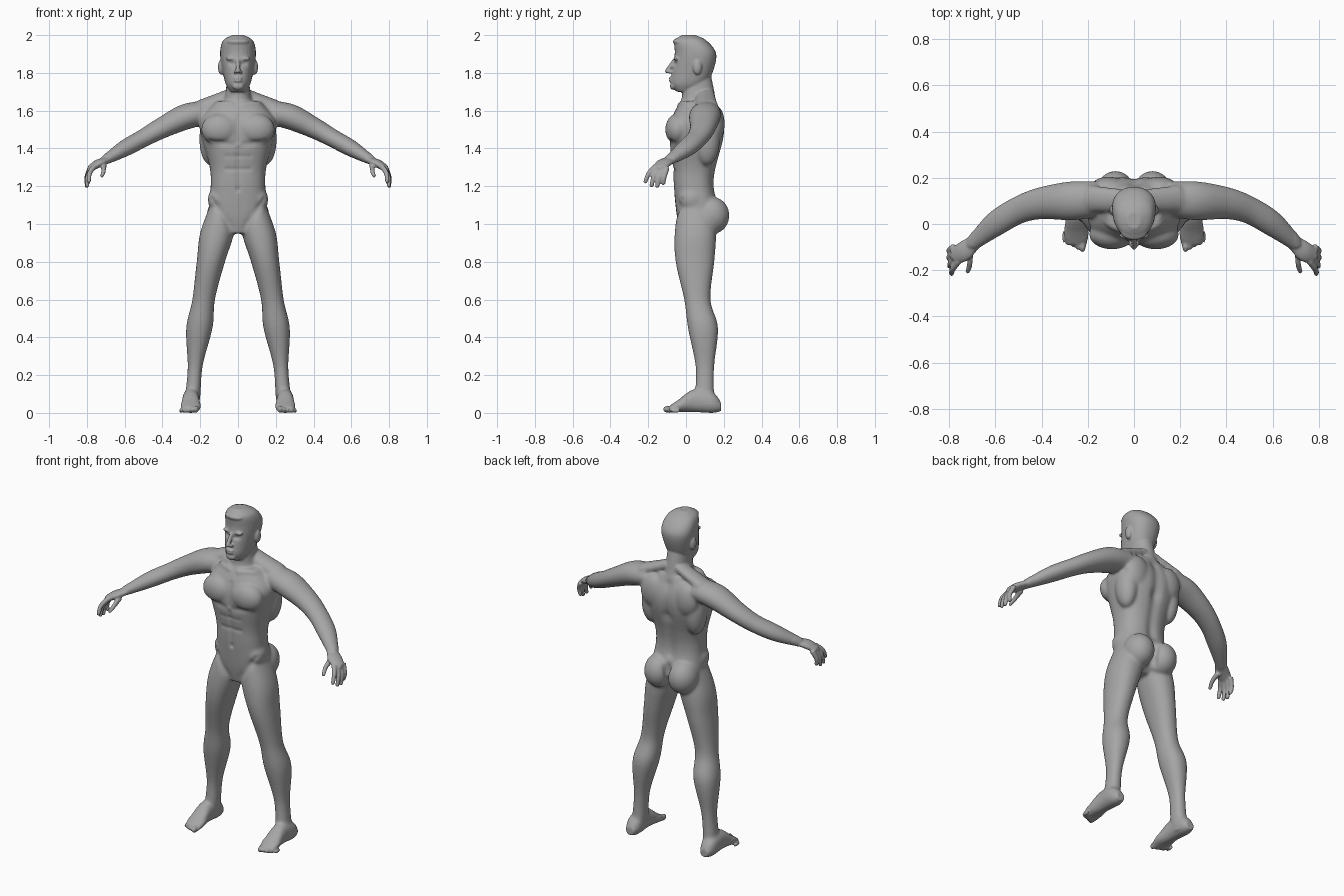
import bpy
import bmesh
import math
from mathutils import Vector, Matrix

if "Cube" in bpy.data.objects:
    bpy.data.objects.remove(bpy.data.objects["Cube"], do_unlink=True)

SEGMENTS = 28
ANGLES = [math.tau * index / SEGMENTS for index in range(SEGMENTS)]
bm = bmesh.new()


def spline(rows, steps=8):
    """Resample the rows along a smooth curve through them."""
    rows = [Vector(row) for row in rows]
    padded = [rows[0], *rows, rows[-1]]
    smooth = []
    for before, start, end, after in zip(padded, padded[1:], padded[2:], padded[3:]):
        for step in range(steps):
            t = step / steps
            pull_in = (end - before) / 2
            pull_out = (after - start) / 2
            ease = t * t * (3 - 2 * t)
            smooth.append(start.lerp(end, ease) + pull_in * t * (1 - t) ** 2 - pull_out * t * t * (1 - t))
    return smooth + [rows[-1]]


def skin(rings):
    """Join rings of points into a closed skin."""
    loops = [[bm.verts.new(point) for point in ring] for ring in rings]
    for lower, upper in zip(loops, loops[1:]):
        for index in range(SEGMENTS):
            previous = index - 1
            bm.faces.new((lower[previous], lower[index], upper[index], upper[previous]))
    bm.faces.new(loops[0])
    bm.faces.new(loops[-1])


def squared(value, exponent):
    return math.copysign(abs(value) ** (2 / exponent), value)


def loft(rows, centre_line=lambda level: 0, side=1, squareness=2.2, widest=.5, lying=False):
    """Stack rings from rows of level, half width, near edge and far edge."""
    rings = []
    for level, half_width, near, far in spline(rows):
        middle = near + (far - near) * widest
        ring = []
        for angle in ANGLES:
            across = centre_line(level) + half_width * squared(math.cos(angle), squareness)
            reach = squared(math.sin(angle), squareness)
            depth = middle + reach * (far - middle if reach > 0 else middle - near)
            ring.append((side * across, level, depth) if lying else (side * across, depth, level))
        rings.append(ring)
    skin(rings)


def blob(centre, radii, side=1):
    """Add an ellipsoid muscle or feature."""
    mirror = Matrix.Diagonal((side, 1, 1, 1))
    matrix = mirror @ Matrix.Translation(centre) @ Matrix.Diagonal((*radii, 1))
    bmesh.ops.create_icosphere(bm, subdivisions=4, radius=1, matrix=matrix)


def tube(rows, flatness=1, side=1):
    """Sweep a round-ended tube along rows of x, y, z and radius."""
    rows = spline(rows)
    rings = []
    for index, row in enumerate(rows):
        before, after = rows[max(index - 1, 0)], rows[min(index + 1, len(rows) - 1)]
        tangent = (after.xyz - before.xyz).normalized()
        hint = Vector((.3, .9, 0))
        across = (hint - tangent * hint.dot(tangent)).normalized()
        up = tangent.cross(across) * flatness
        ring = [row.xyz + (across * math.cos(angle) + up * math.sin(angle)) * row.w for angle in ANGLES]
        rings.append([(side * point.x, point.y, point.z) for point in ring])
    skin(rings)
    tip = rows[-1]
    blob(tip.xyz, [tip.w * flatness] * 3, side)


def leg_line(height):
    """Legs spread towards the floor and bow slightly outwards."""
    return .245 - .145 * height + .025 * math.sin(math.pi * height)


def foot_line(depth):
    return .25


def carve(start, end, width, strength=.4):
    """Press a soft groove into both sides; negative strength raises a ridge."""
    start, end = Vector(start), Vector(end)
    line = end - start
    reach = 3 * width
    for vert in bm.verts:
        if min(start.z, end.z) - reach < vert.co.z < max(start.z, end.z) + reach:
            point = Vector((abs(vert.co.x), vert.co.y, vert.co.z))
            along = max(0, min(1, (point - start).dot(line) / line.length_squared))
            gap = (point - start - line * along).length
            if gap < reach:
                vert.co -= vert.normal * width * strength * math.exp(-(gap / width) ** 2)


def soften(verts, passes):
    for _ in range(passes):
        bmesh.ops.smooth_vert(bm, verts=verts, factor=.5, use_axis_x=True, use_axis_y=True, use_axis_z=True)


# Torso, neck and head
loft([(.95, .06, -.03, .1), (1.05, .15, -.05, .17), (1.2, .145, -.065, .15), (1.3, .15, -.07, .16),
      (1.45, .19, -.09, .2), (1.55, .2, -.08, .2), (1.65, .12, -.03, .16)], squareness=2.5)
loft([(1.6, .09, -.03, .17), (1.7, .065, -.02, .15), (1.8, .06, -.01, .13)])
loft([(1.7, .04, -.05, .02), (1.74, .065, -.08, .1), (1.8, .08, -.075, .14), (1.9, .095, -.06, .16),
      (1.97, .08, -.06, .11), (2, .03, -.02, .05)], widest=.6)

# Nose, lips, chin and front hair
tube([(0, -.06, 1.87, .01), (0, -.1, 1.81, .012)])
blob(centre=(0, -.08, 1.765), radii=(.025, .012, .016))
blob(centre=(0, -.07, 1.73), radii=(.03, .015, .02))
blob(centre=(0, -.03, 1.965), radii=(.06, .04, .02))

for side in (1, -1):
    # Brow, nostril and ear
    blob(centre=(.035, -.05, 1.875), radii=(.03, .015, .01), side=side)
    blob(centre=(.014, -.085, 1.805), radii=(.01, .013, .01), side=side)
    blob(centre=(.09, .06, 1.83), radii=(.016, .024, .04), side=side)

    # Chest, side, shoulder blade, waist and seat muscles
    blob(centre=(.095, -.045, 1.5), radii=(.1, .065, .085), side=side)
    blob(centre=(.145, .11, 1.45), radii=(.06, .07, .14), side=side)
    blob(centre=(.11, .155, 1.53), radii=(.08, .05, .1), side=side)
    blob(centre=(.115, .03, 1.13), radii=(.045, .07, .06), side=side)
    blob(centre=(.08, .135, 1.045), radii=(.085, .095, .1), side=side)

    # Neck to shoulder slope, then the arm
    tube([(.03, .1, 1.69, .05), (.2, .11, 1.62, .06)], flatness=.6, side=side)
    tube([(.15, .11, 1.59, .075), (.27, .1, 1.57, .085), (.4, .09, 1.51, .07), (.5, .06, 1.455, .06),
          (.6, 0, 1.4, .055), (.7, -.085, 1.34, .033)], flatness=.8, side=side)

    # Palm and thumb
    tube([(.69, -.08, 1.34, .035), (.74, -.12, 1.32, .043), (.78, -.14, 1.295, .035)], flatness=.5, side=side)
    tube([(.71, -.12, 1.31, .016), (.71, -.17, 1.285, .013), (.72, -.205, 1.255, .01)], side=side)

    # Fingers fan out from first to last, the middle ones longest
    for index in range(4):
        fan = index / 3
        longer = Vector((.008, 0, -.02)) * math.sin(math.pi * fan)
        knuckle = Vector((.76, -.16, 1.305)).lerp(Vector((.78, -.1, 1.3)), fan)
        bend = Vector((.785, -.195, 1.27)).lerp(Vector((.8, -.115, 1.25)), fan) + longer / 2
        tip = Vector((.79, -.215, 1.225)).lerp(Vector((.795, -.12, 1.215)), fan) + longer
        tube([(*knuckle, .015), (*bend, .013), (*tip, .011)], side=side)

    # Leg
    loft([(1.1, .07, -.04, .15), (.95, .09, -.06, .16), (.8, .075, -.055, .15), (.6, .06, -.01, .13),
          (.45, .07, .01, .17), (.25, .04, .05, .15), (.1, .04, .05, .15), (.02, .035, .07, .17)],
         centre_line=leg_line, side=side)

    # Foot and toes
    loft([(.185, .025, .01, .06), (.14, .045, 0, .11), (.04, .045, .005, .125), (-.04, .053, .005, .07),
          (-.09, .045, 0, .035)], centre_line=foot_line, side=side, lying=True)
    for index in range(5):
        size = .019 - .002 * index
        blob(centre=(.223 + .02 * index, -.095 + .01 * index, size), radii=(size * .75, .027, size), side=side)

# Weld every part into one continuous skin
bmesh.ops.recalc_face_normals(bm, faces=bm.faces)
parts = bpy.data.meshes.new("parts")
bm.to_mesh(parts)
bm.free()
body = bpy.data.objects.new("body", parts)
bpy.context.collection.objects.link(body)
weld = body.modifiers.new("weld", "REMESH")
weld.mode = "VOXEL"
weld.voxel_size = .005
depsgraph = bpy.context.evaluated_depsgraph_get()
welded = bpy.data.meshes.new_from_object(body.evaluated_get(depsgraph))
body.modifiers.clear()
body.data = welded
bpy.data.meshes.remove(parts)
welded.name = "body"

# Blend the muscles, keeping face, fingers and toes crisp
bm = bmesh.new()
bm.from_mesh(welded)
soften([vert for vert in bm.verts if .05 < vert.co.z < 1.7 and abs(vert.co.x) < .7], passes=20)
soften(bm.verts, passes=3)
bm.normal_update()

# Spine, seat cleft, breastbone and chest edge
carve((0, .15, 1.17), (0, .2, 1.4), width=.03)
carve((0, .2, 1.4), (0, .18, 1.6), width=.03)
carve((0, .16, .97), (0, .185, 1.1), width=.02, strength=.9)
carve((0, -.095, 1.44), (0, -.08, 1.57), width=.017)
carve((.03, -.1, 1.42), (.14, -.075, 1.435), width=.018)

# Belly lines, navel, groin and collar bone
carve((0, -.067, 1.2), (0, -.075, 1.4), width=.014)
for height in (1.29, 1.36):
    carve((0, -.07, height), (.06, -.065, height), width=.013, strength=.3)
carve((0, -.067, 1.18), (0, -.067, 1.185), width=.011, strength=.9)
carve((.14, -.03, 1.13), (.03, -.055, .97), width=.018)
carve((.03, -.035, 1.63), (.18, .02, 1.645), width=.014, strength=-.4)

# Eye sockets and mouth
carve((.026, -.066, 1.85), (.042, -.06, 1.85), width=.012, strength=.7)
carve((0, -.091, 1.765), (.024, -.08, 1.765), width=.005, strength=.9)

for face in bm.faces:
    face.smooth = True
    face.material_index = 0
bm.to_mesh(welded)
bm.free()

# One plain grey material
grey = bpy.data.materials.new("plain grey")
grey.use_nodes = True
grey.diffuse_color = (.38, .38, .38, 1)
grey.node_tree.nodes["Principled BSDF"].inputs["Base Color"].default_value = grey.diffuse_color
welded.materials.clear()
welded.materials.append(grey)
